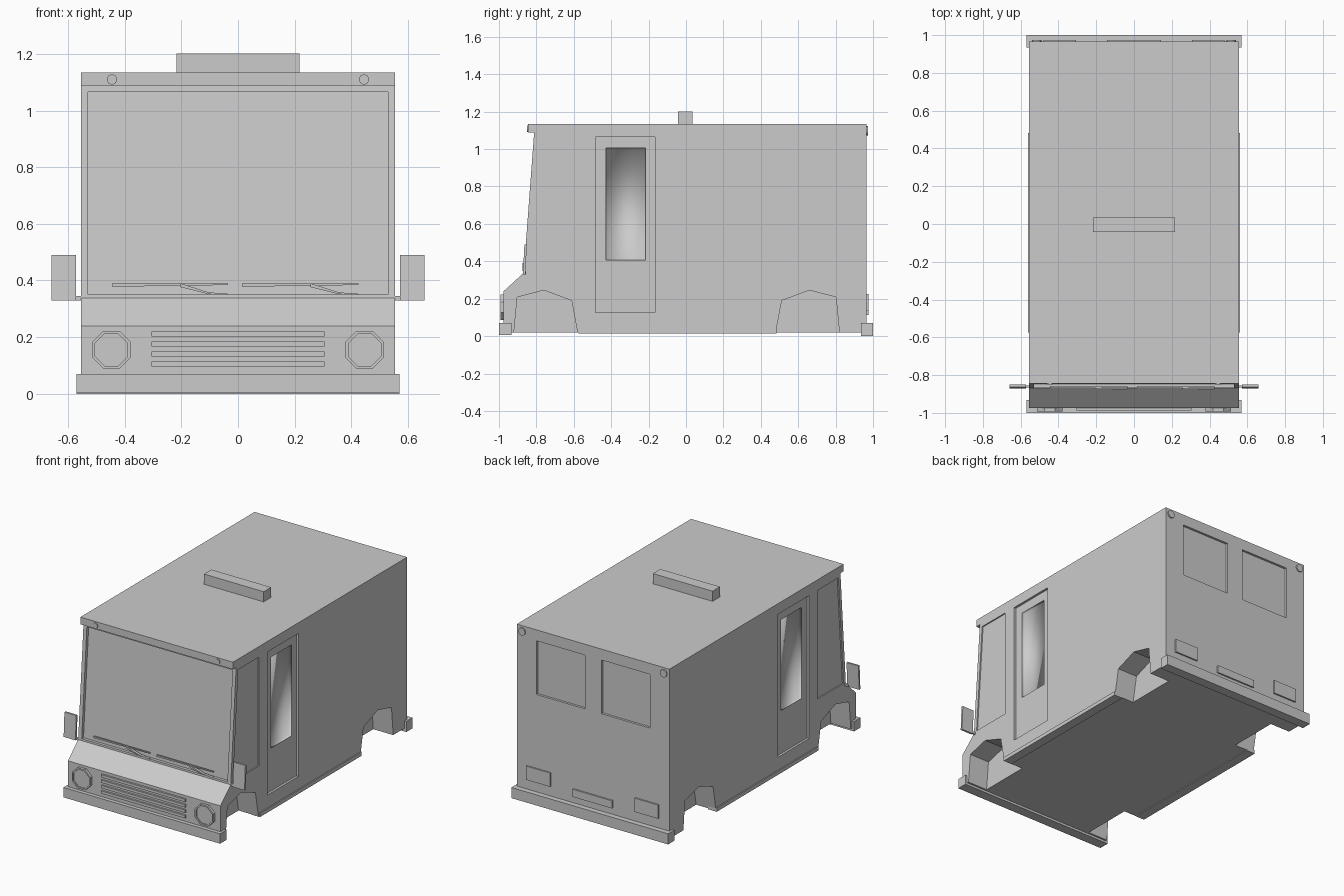
import bpy, bmesh, math
from mathutils import Vector

if "Cube" in bpy.data.objects:
    bpy.data.objects.remove(bpy.data.objects["Cube"], do_unlink=True)

paint = bpy.data.materials.new("plain grey")
paint.use_nodes = True
GREY = (0.6, 0.6, 0.6, 1)
paint.diffuse_color = GREY
paint.node_tree.nodes["Principled BSDF"].inputs["Base Color"].default_value = GREY


def prism(name, points, axis, lo, hi):
    """Extrude a flat outline along x (points are y, z) or y (points are x, z)."""
    bm = bmesh.new()
    place = (lambda p, d: (d, p[0], p[1])) if axis == "x" else (lambda p, d: (p[0], d, p[1]))
    ends = [[bm.verts.new(place(p, d)) for p in points] for d in (lo, hi)]
    for ring in ends:
        bm.faces.new(ring)
    for i in range(len(points)):
        j = (i + 1) % len(points)
        bm.faces.new((ends[0][i], ends[0][j], ends[1][j], ends[1][i]))
    bmesh.ops.recalc_face_normals(bm, faces=bm.faces)
    mesh = bpy.data.meshes.new(name)
    bm.to_mesh(mesh)
    bm.free()
    mesh.materials.append(paint)
    obj = bpy.data.objects.new(name, mesh)
    bpy.context.collection.objects.link(obj)
    return obj


def rect(a0, a1, b0, b1):
    return [(a0, b0), (a1, b0), (a1, b1), (a0, b1)]


def box(name, x0, x1, y0, y1, z0, z1):
    return prism(name, rect(y0, y1, z0, z1), "x", x0, x1)


def disc(cx, cz, r, sides):
    turn = math.pi / sides
    return [(cx + r * math.cos(turn * (2 * i + 1)), cz + r * math.sin(turn * (2 * i + 1)))
            for i in range(sides)]


def cut(target, cutter):
    cutter.hide_render = True
    mod = target.modifiers.new("cut", "BOOLEAN")
    mod.operation = "DIFFERENCE"
    mod.solver = "EXACT"
    mod.object = cutter
    bpy.context.view_layer.objects.active = target
    bpy.ops.object.modifier_apply(modifier=mod.name)
    bpy.data.objects.remove(cutter, do_unlink=True)


# Van body from its side outline
W = 0.555
NOSE, BACK, ROOF = -0.975, 0.965, 1.135
body = prism("body", [(NOSE, 0.02), (NOSE, 0.24), (-0.868, 0.338), (-0.812, 1.088),
                      (-0.845, 1.088), (-0.845, ROOF), (BACK, ROOF), (BACK, 0.02)], "x", -W, W)

# Windscreen recess, sloping with the cab front
cut(body, prism("windscreen_cutter", [(-0.93, 0.35), (-0.848, 0.35), (-0.794, 1.065),
                                      (-0.876, 1.065)], "x", -0.53, 0.53))
# Rear window recesses
for s in (-1, 1):
    cut(body, prism("rear_window_cutter", rect(s * 0.06, s * 0.413, 0.71, 1.063), "y", 0.95, 1.1))

# Wheel arches, side windows, doors and door windows on both sides
for s in (-1, 1):
    for y in (-0.75, 0.65):
        arch = [(y - 0.17, -0.1), (y - 0.17, 0.02), (y - 0.152, 0.208), (y - 0.01, 0.245),
                (y + 0.138, 0.19), (y + 0.17, 0.02), (y + 0.17, -0.1)]
        if y > 0:
            arch = [(2 * y - a, b) for a, b in arch]
        cut(body, prism("arch_cutter", arch, "x", s * 0.41, s * 0.8))
    recesses = [
        ([(-0.843, 0.35), (-0.572, 0.35), (-0.572, 1.065), (-0.79, 1.065)], 0.008),
        (rect(-0.485, -0.165, 0.125, 1.065), 0.015),
        (rect(-0.427, -0.217, 0.407, 1.005), 0.035)]
    for outline, depth in recesses:
        cut(body, prism("side_cutter", outline, "x", s * (W - depth), s * 0.8))

# Soft shading inside the door window
for face in body.data.polygons:
    c = face.center
    if abs(c.x) < 0.535 and abs(c.x) > 0.515 and -0.43 < c.y < -0.21 and 0.4 < c.z < 1.01:
        face.use_smooth = True

# Bumpers, skirts and roof lamp
box("front_bumper", -0.57, 0.57, -1, -0.932, 0.005, 0.07)
box("rear_bumper", -0.57, 0.57, 0.935, 1, 0.0, 0.07)
box("roof_lamp", -0.217, 0.217, -0.043, 0.034, ROOF, 1.202)
for s, side in ((-1, "right"), (1, "left")):
    box(side + "_skirt", s * 0.5, s * 0.562, -0.575, 0.483, 0.015, 0.04)

# Grille bars
for i in range(4):
    z = 0.096 + i * 0.0355
    box(f"grille_bar_{i + 1}", -0.305, 0.305, NOSE - 0.012, NOSE + 0.01, z, z + 0.018)

for s, side in ((-1, "right"), (1, "left")):
    # Octagonal headlight with a sunken lens
    lamp = prism(side + "_headlight", disc(s * 0.447, 0.155, 0.073, 8), "y", NOSE - 0.017, NOSE + 0.01)
    cut(lamp, prism("lens_cutter", disc(s * 0.447, 0.155, 0.062, 8), "y", NOSE - 0.1, NOSE - 0.01))
    # Tail light and round marker lamps
    box(side + "_tail_light", s * 0.307, s * 0.48, BACK - 0.01, BACK + 0.01, 0.135, 0.225)
    prism(side + "_rear_marker", disc(s * 0.515, 1.098, 0.025, 12), "y", BACK - 0.01, BACK + 0.008)
    prism(side + "_front_marker", disc(s * 0.445, 1.11, 0.018, 12), "y", -0.851, -0.84)
    # Wing mirror on its arm
    prism(side + "_mirror", [(-0.872, 0.33), (-0.859, 0.33), (-0.851, 0.49), (-0.864, 0.49)],
          "x", s * 0.572, s * 0.658)
    box(side + "_mirror_arm", s * 0.54, s * 0.58, -0.866, -0.855, 0.33, 0.345)
box("number_plate", -0.143, 0.143, BACK - 0.01, BACK + 0.01, 0.113, 0.163)

# Wipers: a thin blade and a bent arm for each half of the windscreen
for x, side in ((-0.24, "right"), (0.22, "left")):
    prism(side + "_wiper_blade", [(x - 0.205, 0.378), (x + 0.205, 0.384), (x + 0.205, 0.389),
                                  (x - 0.205, 0.389)], "y", -0.868, -0.858)
    prism(side + "_wiper_arm", [(x + 0.035, 0.377), (x + 0.135, 0.352), (x + 0.205, 0.348),
                                (x + 0.205, 0.353), (x + 0.137, 0.358), (x + 0.037, 0.39)],
          "y", -0.874, -0.857)
